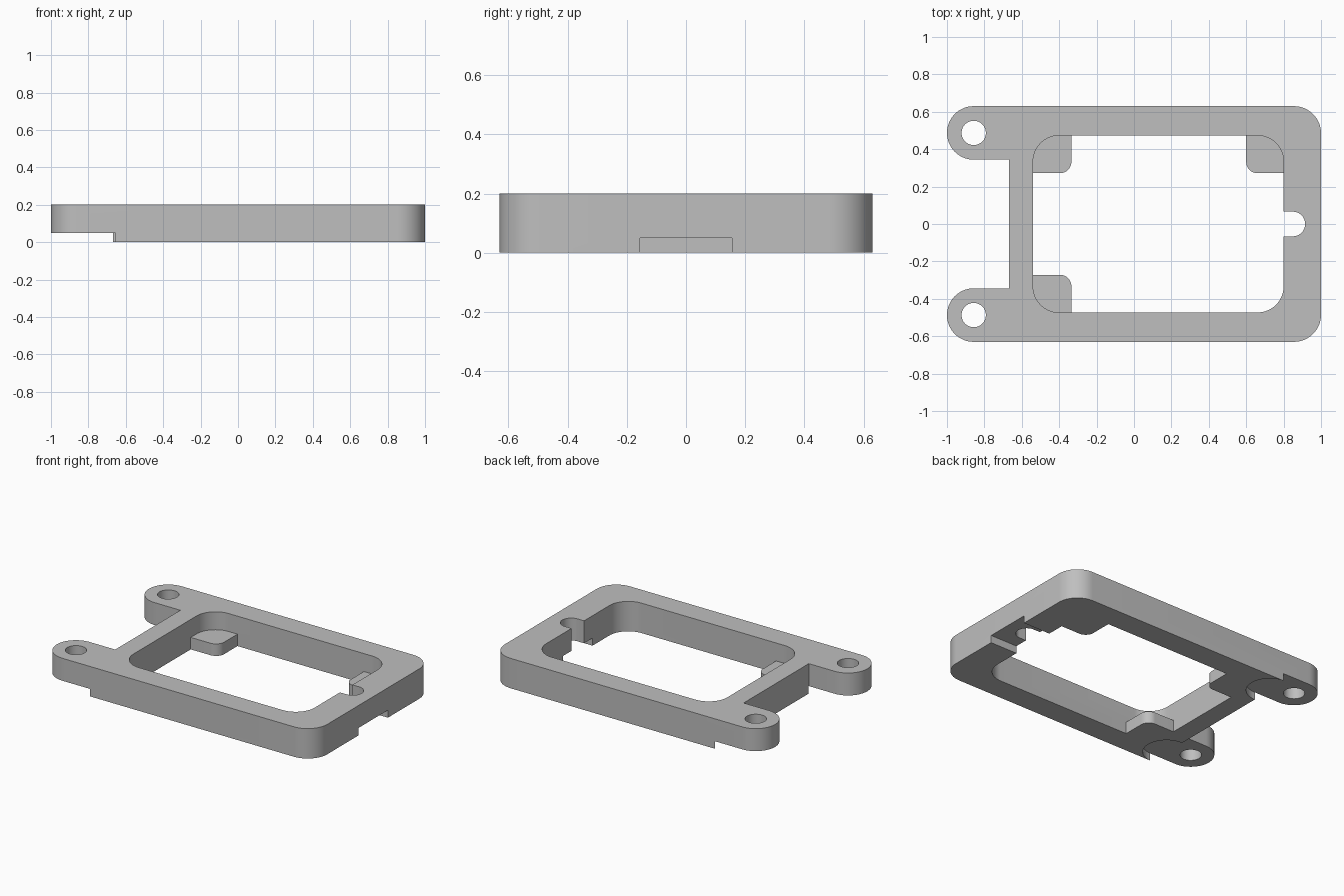
import bpy
import bmesh
import math
from mathutils import Vector

if "Cube" in bpy.data.objects:
    bpy.data.objects.remove(bpy.data.objects["Cube"], do_unlink=True)

HEIGHT = 0.2
HALF_Y = 0.63          # half depth of the frame
EAR_R = 0.143          # half width of a mounting ear
EAR_Y = HALF_Y - EAR_R
EAR_X = -1 + EAR_R
STEP = 0.05            # depth of the underside cuts

grey = bpy.data.materials.new("mid grey")
grey.use_nodes = True
grey.diffuse_color = (0.52, 0.52, 0.52, 1)
grey.node_tree.nodes["Principled BSDF"].inputs["Base Color"].default_value = (0.52, 0.52, 0.52, 1)


def rounded(corners, steps=16):
    """Outline of a right-angled polygon, each corner given as (x, y, radius)."""
    points = []
    for i, (x, y, r) in enumerate(corners):
        p = Vector((x, y))
        if r == 0:
            arc = [p]
        else:
            before = (Vector(corners[i - 1][:2]) - p).normalized()
            after = (Vector(corners[(i + 1) % len(corners)][:2]) - p).normalized()
            centre = p + (before + after) * r
            turns = [math.pi / 2 * k / steps for k in range(steps + 1)]
            arc = [centre - r * (after * math.cos(t) + before * math.sin(t)) for t in turns]
        points += [q for q in arc if not points or (q - points[-1]).length > 1e-5]
    if (points[0] - points[-1]).length < 1e-5:
        points.pop()
    return points


def prism(name, corners, z0, z1):
    bm = bmesh.new()
    base = bm.faces.new([bm.verts.new((p.x, p.y, z0)) for p in rounded(corners)])
    top = bmesh.ops.extrude_face_region(bm, geom=[base])["geom"]
    bmesh.ops.translate(bm, vec=(0, 0, z1 - z0),
                        verts=[v for v in top if isinstance(v, bmesh.types.BMVert)])
    bmesh.ops.recalc_face_normals(bm, faces=bm.faces)
    mesh = bpy.data.meshes.new(name)
    bm.to_mesh(mesh)
    bm.free()
    mesh.materials.append(grey)
    obj = bpy.data.objects.new(name, mesh)
    bpy.context.collection.objects.link(obj)
    return obj


def box(x0, x1, y0, y1, radii=(0, 0, 0, 0)):
    """Corners in order: low left, low right, high right, high left."""
    spots = ((x0, y0), (x1, y0), (x1, y1), (x0, y1))
    return [(x, y, r) for (x, y), r in zip(spots, radii)]


def combine(target, tool, operation):
    mod = target.modifiers.new(operation, 'BOOLEAN')
    mod.operation = operation
    mod.solver = 'EXACT'
    mod.object = tool
    bpy.context.view_layer.objects.active = target
    bpy.ops.object.modifier_apply(modifier=mod.name)
    bpy.data.objects.remove(tool, do_unlink=True)


# Frame with two mounting ears
half = [(1, HALF_Y, 0.145), (-1, HALF_Y, EAR_R),
        (-1, HALF_Y - 2 * EAR_R, EAR_R), (-0.667, HALF_Y - 2 * EAR_R, 0)]
frame = prism("mounting_frame", half + [(x, -y, r) for x, y, r in reversed(half)], 0, HEIGHT)

# Central opening
combine(frame, prism("opening", box(-0.54, 0.80, -0.473, 0.473, (0.14,) * 4), -0.1, 0.3), 'DIFFERENCE')

# Support tabs in three of the inner corners
tabs = [box(-0.57, -0.335, 0.272, 0.5, (0, 0.06, 0, 0)),
        box(0.60, 0.83, 0.272, 0.5, (0.06, 0, 0, 0)),
        box(-0.57, -0.335, -0.5, -0.272, (0, 0, 0.06, 0))]
for tab in tabs:
    combine(frame, prism("support_tab", tab, 0, 0.08), 'UNION')

for side in (1, -1):
    y = side * EAR_Y
    # Round-ended recess under each ear
    r = EAR_R + 0.0005
    recess = box(-1.1, -0.665 + r, y - r, y + r, (0, r, r, 0))
    combine(frame, prism("ear_recess", recess, -0.1, STEP), 'DIFFERENCE')
    # Screw hole
    h = 0.065
    hole = box(EAR_X - h, EAR_X + h, y - h, y + h, (h,) * 4)
    combine(frame, prism("screw_hole", hole, -0.1, 0.3), 'DIFFERENCE')

# Round-ended slot and shallow underside channel in the end bar
combine(frame, prism("cable_slot", box(0.7, 0.915, -0.066, 0.066, (0, 0.066, 0.066, 0)), -0.1, 0.3), 'DIFFERENCE')
combine(frame, prism("cable_channel", box(0.7, 1.1, -0.155, 0.155), -0.1, STEP), 'DIFFERENCE')

# Smooth arcs, sharp edges
bpy.ops.object.select_all(action='DESELECT')
frame.select_set(True)
bpy.context.view_layer.objects.active = frame
bpy.ops.object.shade_smooth_by_angle(angle=math.radians(30))
